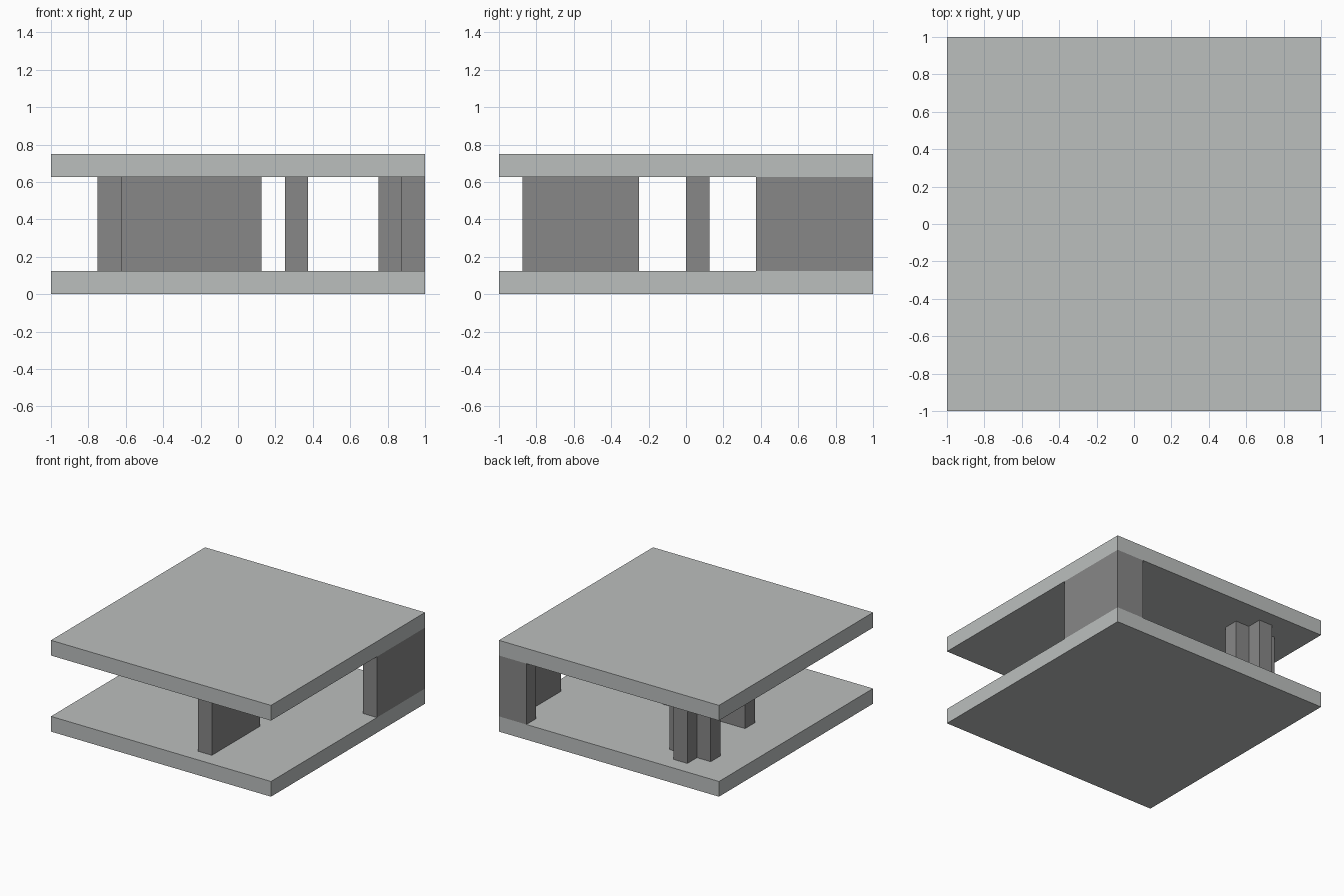
import bpy
import bmesh
from mathutils import Matrix, Vector

cube = bpy.data.objects.get("Cube")
if cube:
    bpy.data.objects.remove(cube, do_unlink=True)

U = 0.125            # module: plate and wall thickness
WALL_HEIGHT = 4 * U


def make_material(name, color):
    mat = bpy.data.materials.new(name)
    mat.use_nodes = True
    mat.diffuse_color = color
    mat.node_tree.nodes["Principled BSDF"].inputs["Base Color"].default_value = color
    return mat


def prism(name, outline, z, height, mat):
    """Extrude a counter-clockwise footprint upwards from z."""
    bm = bmesh.new()
    base = bm.faces.new([bm.verts.new((x, y, z)) for x, y in outline])
    top = bmesh.ops.extrude_face_region(bm, geom=[base])["geom"]
    verts = [v for v in top if isinstance(v, bmesh.types.BMVert)]
    bmesh.ops.translate(bm, verts=verts, vec=(0, 0, height))
    bmesh.ops.recalc_face_normals(bm, faces=bm.faces)
    mesh = bpy.data.meshes.new(name)
    bm.to_mesh(mesh)
    bm.free()
    mesh.materials.append(mat)
    obj = bpy.data.objects.new(name, mesh)
    bpy.context.collection.objects.link(obj)
    return obj


def rect(x0, y0, x1, y1):
    return [(x0, y0), (x1, y0), (x1, y1), (x0, y1)]


def plus(cx, cy, arm, half):
    """Cross footprint: one arm turned four times about its centre."""
    points = []
    for turn in range(4):
        spin = Matrix(((0, -1), (1, 0)))
        for corner in ((half, -half), (arm, -half), (arm, half)):
            p = Vector(corner)
            for _ in range(turn):
                p = spin @ p
            points.append((cx + p.x, cy + p.y))
    return points


plate_grey = make_material("light_grey", (0.5, 0.52, 0.515, 1))
wall_grey = make_material("mid_grey", (0.245, 0.245, 0.245, 1))

# Floor and roof plates
prism("floor_plate", rect(-1, -1, 1, 1), 0, U, plate_grey)
prism("roof_plate", rect(-1, -1, 1, 1), U + WALL_HEIGHT, U, plate_grey)

# Walls between the plates
corner = [(1, 1), (1 - 2 * U, 1), (1 - 2 * U, 1 - U), (1 - U, 1 - U),
          (1 - U, 3 * U), (1, 3 * U)]
walls = {
    "corner_wall": corner,
    "front_wall": rect(2 * U, -7 * U, 3 * U, -2 * U),
    "middle_wall": rect(-5 * U, 0, U, U),
    "cross_pillar": plus(-4.5 * U, 5.5 * U, 1.5 * U, 0.5 * U),
}
for name, outline in walls.items():
    prism(name, outline, U, WALL_HEIGHT, wall_grey)
